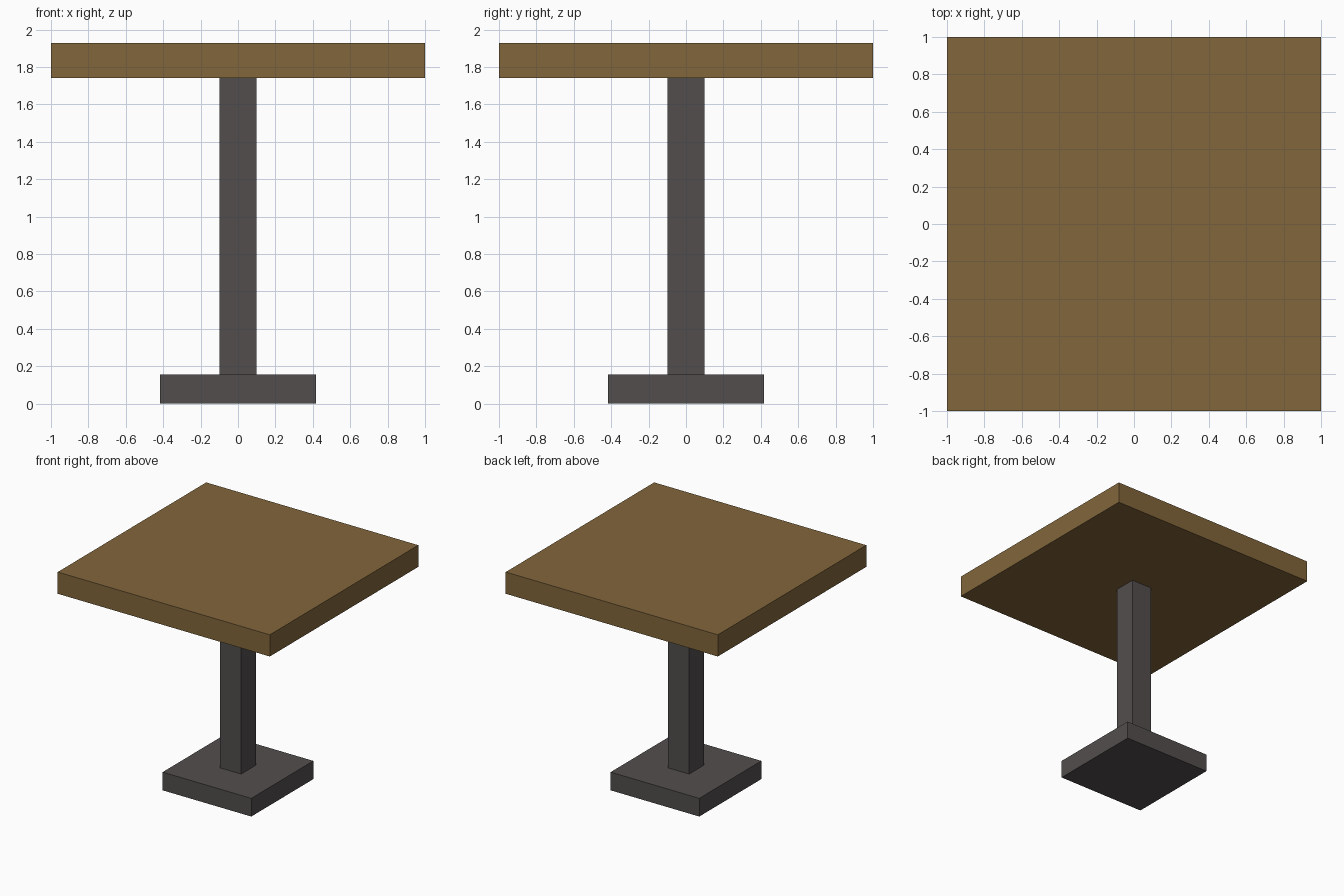
import bpy
import bmesh

if "Cube" in bpy.data.objects:
    bpy.data.objects.remove(bpy.data.objects["Cube"])


def material(name, color):
    mat = bpy.data.materials.new(name)
    mat.diffuse_color = (*color, 1.0)
    mat.use_nodes = True
    mat.node_tree.nodes["Principled BSDF"].inputs["Base Color"].default_value = mat.diffuse_color
    return mat


wood = material("brown_wood", (0.223, 0.133, 0.044))
metal = material("dark_grey_metal", (0.084, 0.076, 0.074))


def slab(name, half, z0, z1, mat):
    """Square block centred on the z axis, spanning z0 to z1."""
    bm = bmesh.new()
    bmesh.ops.create_cube(bm, size=1.0)
    for v in bm.verts:
        v.co.x *= 2 * half
        v.co.y *= 2 * half
        v.co.z = z1 if v.co.z > 0 else z0
    mesh = bpy.data.meshes.new(name)
    bm.to_mesh(mesh)
    bm.free()
    mesh.materials.append(mat)
    obj = bpy.data.objects.new(name, mesh)
    bpy.context.collection.objects.link(obj)
    return obj


# Foot plate, square post and thick square top
slab("base", 0.418, 0.0, 0.155, metal)
slab("post", 0.099, 0.155, 1.742, metal)
slab("tabletop", 1.0, 1.742, 1.927, wood)
